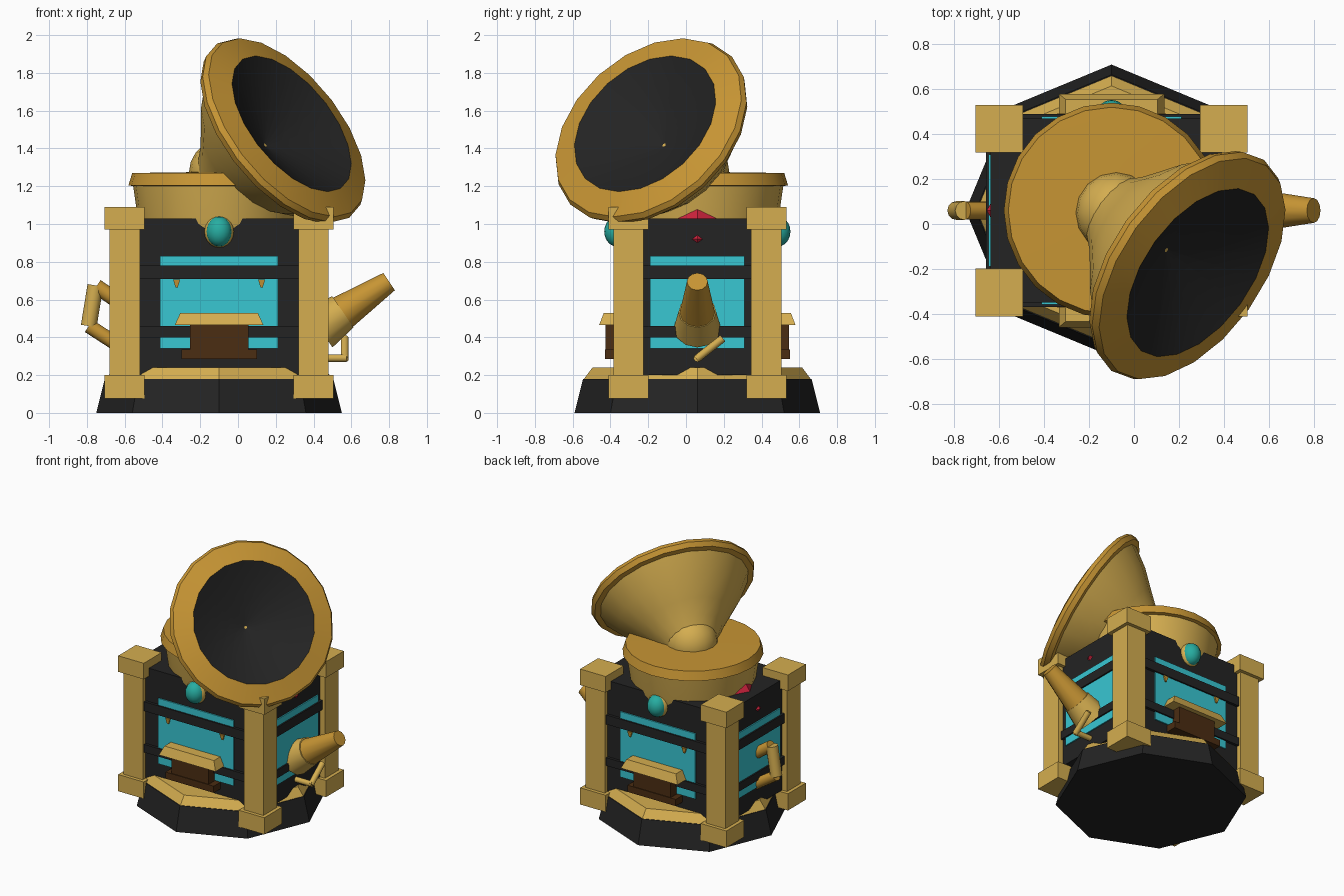
import bpy, bmesh
from math import cos, sin, pi, radians
from mathutils import Vector, Matrix

if "Cube" in bpy.data.objects:
    bpy.data.objects.remove(bpy.data.objects["Cube"])

CENTRE = Vector((-0.1, 0.06, 0))


def material(name, *rgb):
    m = bpy.data.materials.new(name)
    m.use_nodes = True
    m.diffuse_color = (*rgb, 1)
    m.node_tree.nodes["Principled BSDF"].inputs["Base Color"].default_value = (*rgb, 1)
    return m


GOLD = material("pale gold", 0.66, 0.42, 0.08)
BRONZE = material("dark gold", 0.57, 0.30, 0.034)
BLACK = material("soot black", 0.017, 0.017, 0.017)
BLUE = material("glass blue", 0.04, 0.57, 0.65)
TEAL = material("gem teal", 0.02, 0.42, 0.36)
BROWN = material("wood brown", 0.07, 0.026, 0.006)
RED = material("lacquer red", 0.6, 0.016, 0.045)


def finish(name, bm, mats, smooth=False):
    """Turn a bmesh, modelled around the body axis, into an object."""
    bmesh.ops.recalc_face_normals(bm, faces=bm.faces)
    me = bpy.data.meshes.new(name)
    bm.to_mesh(me)
    bm.free()
    for m in mats:
        me.materials.append(m)
    if smooth:
        me.shade_smooth()
        me.set_sharp_from_angle(angle=radians(35))
    ob = bpy.data.objects.new(name, me)
    ob.location = CENTRE
    bpy.context.collection.objects.link(ob)
    return ob


def loft(bm, rings, cap=True):
    """Bridge equal-length rings of points; returns the side faces per band."""
    vs = [[bm.verts.new(p) for p in r] for r in rings]
    n = len(vs[0])
    bands = []
    for a, b in zip(vs, vs[1:]):
        bands.append([bm.faces.new((a[i], a[(i + 1) % n], b[(i + 1) % n], b[i]))
                      for i in range(n)])
    if cap:
        bm.faces.new(vs[0])
        bm.faces.new(vs[-1])
    return bands


def block(name, mat, x, y, z0, z1, hx, hy, tx=None, ty=None):
    """Box centred on x, y; tx, ty are the half sizes at its top."""
    bm = bmesh.new()
    tx, ty = tx or hx, ty or hy
    loft(bm, [[(x + sx * a, y + sy * b, z) for sx, sy in ((-1, -1), (1, -1), (1, 1), (-1, 1))]
              for a, b, z in ((hx, hy, z0), (tx, ty, z1))])
    return finish(name, bm, [mat])


def turned(name, mats, profile, sides, smooth=True, base=(0, 0, 0), axis=(0, 0, 1),
           squash=1, slots=None):
    """Revolve (radius, height) points about an axis; slots colours each band."""
    bm = bmesh.new()
    bands = loft(bm, [[(r * cos(2 * pi * i / sides), squash * r * sin(2 * pi * i / sides), h)
                       for i in range(sides)] for r, h in profile])
    for band, slot in zip(bands, slots or []):
        for f in band:
            f.material_index = slot
    rot = Vector((0, 0, 1)).rotation_difference(Vector(axis)).to_matrix().to_4x4()
    bm.transform(Matrix.Translation(base) @ rot)
    return finish(name, bm, mats, smooth)


def ball(name, mat, pos, size):
    bm = bmesh.new()
    bmesh.ops.create_uvsphere(bm, u_segments=16, v_segments=10, radius=1,
                              matrix=Matrix.Translation(pos) @ Matrix.Diagonal((*size, 1)))
    return finish(name, bm, [mat], True)


def rod(name, mat, a, b, r0, r1=None):
    a, b = Vector(a), Vector(b)
    return turned(name, [mat], [(r0, 0), (r1 or r0, (b - a).length)], 12,
                  base=a, axis=(b - a).normalized())


# Octagonal plinth with a gold step
turned("plinth", [BLACK], [(0.65, 0), (0.605, 0.18)], 8, smooth=False)
turned("plinth_step", [GOLD], [(0.6, 0.18), (0.555, 0.24)], 8, smooth=False)

# Main cabinet with wrap-around bars
block("cabinet", BLACK, 0, 0, 0.2, 1.03, 0.54, 0.41)
for label, z0, z1 in (("lower", 0.40, 0.46), ("upper", 0.71, 0.78)):
    block(label + "_bar", BLACK, 0, 0, z0, z1, 0.56, 0.43)

# Corner pillars with square feet and caps
for sx, side in ((-1, "right"), (1, "left")):
    for sy, end in ((-1, "front"), (1, "back")):
        name = f"{end}_{side}_pillar"
        x, y = sx * 0.5, sy * 0.365
        block(name, GOLD, x, y, 0.18, 1.0, 0.08, 0.08)
        block(name + "_foot", GOLD, x, y, 0.075, 0.2, 0.106, 0.106)
        block(name + "_cap", GOLD, x, y, 0.97, 1.09, 0.106, 0.106)

# Glass panels on the cabinet sides
for s, side in ((-1, "right"), (1, "left")):
    block(side + "_glass", BLUE, s * 0.542, 0, 0.34, 0.83, 0.007, 0.25)

# Front and back: glass, hearth, shelf, hooks and gem
for s, end in ((-1, "front"), (1, "back")):
    block(end + "_glass", BLUE, 0, s * 0.412, 0.34, 0.83, 0.312, 0.007)
    block(end + "_hearth_foot", BROWN, 0, s * 0.44, 0.285, 0.335, 0.2, 0.05)
    block(end + "_hearth", BROWN, 0, s * 0.44, 0.335, 0.47, 0.155, 0.045)
    block(end + "_shelf", GOLD, 0, s * 0.45, 0.465, 0.53, 0.235, 0.07, 0.205, 0.045)
    for hx in (-0.225, 0.225):
        block(end + "_hook", BRONZE, hx, s * 0.422, 0.665, 0.705, 0.006, 0.006, 0.018, 0.01)
    ball(end + "_gem_setting", GOLD, (0, s * 0.41, 0.96), (0.078, 0.05, 0.085))
    ball(end + "_gem", TEAL, (0, s * 0.425, 0.96), (0.068, 0.068, 0.08))

# Red faceted core that pokes out below the bowl
turned("red_core", [RED], [(0.49, 0.84), (0.556, 0.92), (0.42, 1.1)], 8,
       smooth=False, squash=0.74)

# Bowl with a dark rim and lid
turned("bowl", [GOLD, BRONZE],
       [(0.36, 0.8), (0.405, 0.9), (0.43, 1.03), (0.455, 1.2), (0.48, 1.205),
        (0.46, 1.27), (0.1, 1.275)], 24, slots=(0, 0, 0, 1, 1, 1))

# Horn on a rounded neck, with a thick rim and dark hollow mouth
ball("horn_neck", GOLD, (0.02, -0.01, 1.27), (0.18, 0.18, 0.18))
turned("horn", [GOLD, BRONZE, BLACK],
       [(0.16, 0), (0.245, 0.12), (0.325, 0.21), (0.435, 0.33), (0.525, 0.46), (0.565, 0.465),
        (0.58, 0.5), (0.565, 0.53), (0.43, 0.566), (0.01, 0.36)], 20,
       base=(0, 0, 1.22), axis=Vector((0.68, -0.49, 0.55)).normalized(),
       slots=(0, 0, 0, 0, 1, 1, 1, 1, 2))

# Spout on the left side
rod("spout_cup", GOLD, (0.53, 0, 0.45), (0.655, 0, 0.535), 0.125, 0.1)
rod("spout", BRONZE, (0.645, 0, 0.525), (0.90, 0, 0.695), 0.095, 0.055)

# Tap below the spout
rod("tap_pipe", GOLD, (0.53, 0, 0.29), (0.675, 0, 0.29), 0.02)
rod("tap_lever", GOLD, (0.665, -0.005, 0.285), (0.665, 0.135, 0.395), 0.021)

# Handle on the right side
rod("handle_upper_arm", BRONZE, (-0.52, 0, 0.58), (-0.65, 0, 0.67), 0.04)
rod("handle_grip", GOLD, (-0.655, 0, 0.675), (-0.69, 0, 0.46), 0.042)
rod("handle_lower_arm", BRONZE, (-0.69, 0, 0.46), (-0.52, 0, 0.35), 0.038)
